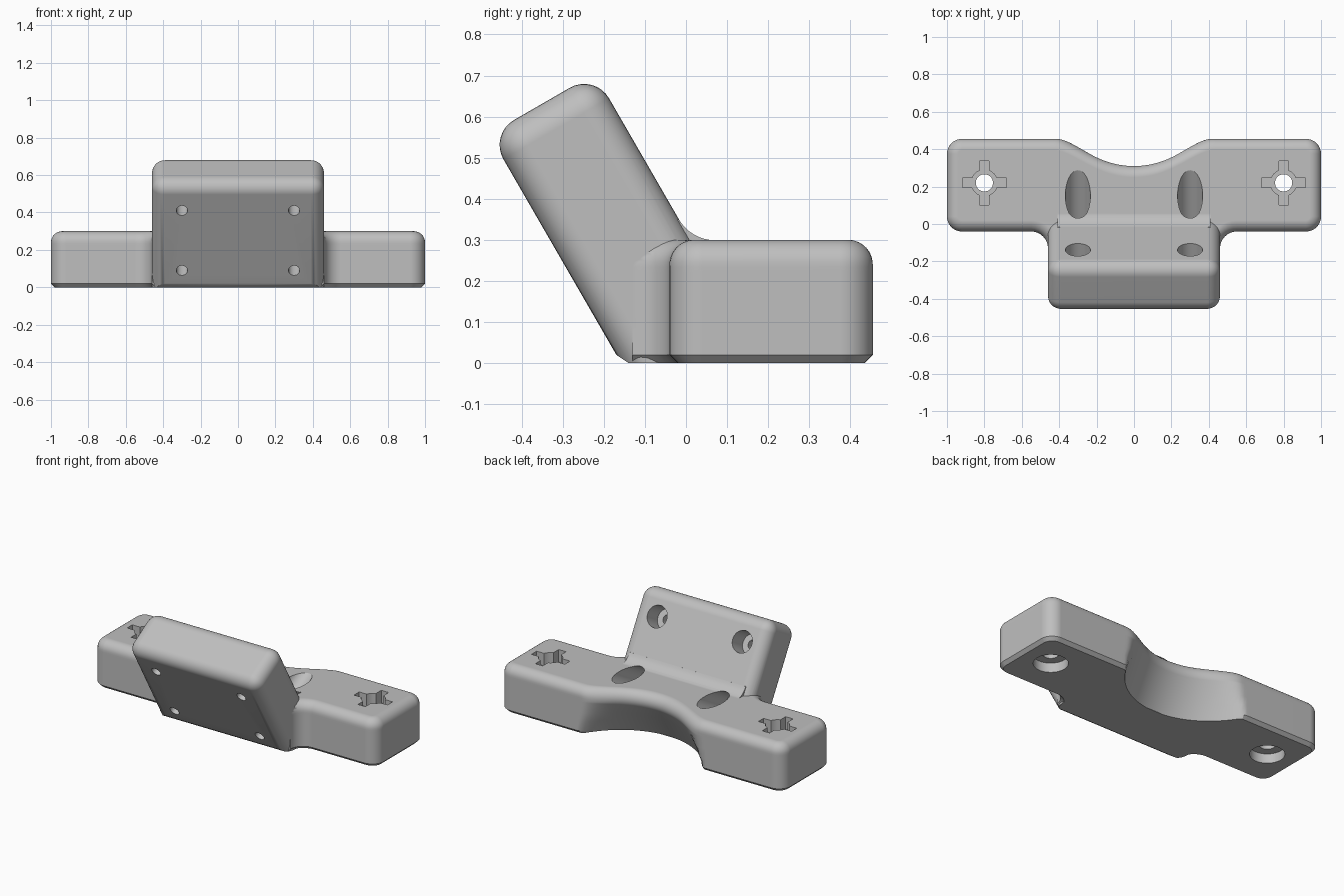
import bpy
import bmesh
from math import sin, cos, radians, sqrt, pi
from mathutils import Matrix, Vector

cube = bpy.data.objects.get("Cube")
if cube:
    bpy.data.objects.remove(cube, do_unlink=True)

TILT = Matrix.Rotation(radians(30), 4, "X")   # frame of the leaning plate

grey = bpy.data.materials.new("plain grey")
grey.use_nodes = True
grey.diffuse_color = (0.52, 0.52, 0.52, 1)
grey.node_tree.nodes["Principled BSDF"].inputs["Base Color"].default_value = grey.diffuse_color


def finish(bm, name):
    bmesh.ops.recalc_face_normals(bm, faces=bm.faces)
    mesh = bpy.data.meshes.new(name)
    bm.to_mesh(mesh)
    bm.free()
    mesh.materials.append(grey)
    obj = bpy.data.objects.new(name, mesh)
    bpy.context.scene.collection.objects.link(obj)
    return obj


def loft(rings, name):
    bm = bmesh.new()
    rows = [[bm.verts.new(p) for p in ring] for ring in rings]
    n = len(rows[0])
    for low, high in zip(rows, rows[1:]):
        for i in range(n):
            j = (i + 1) % n
            bm.faces.new((low[i], low[j], high[j], high[i]))
    bm.faces.new(rows[0][::-1])
    bm.faces.new(rows[-1])
    return finish(bm, name)


def cylinder(radius, depth, matrix, name):
    bm = bmesh.new()
    bmesh.ops.create_cone(bm, cap_ends=True, segments=48, radius1=radius,
                          radius2=radius, depth=depth, matrix=matrix)
    return finish(bm, name)


def box(size, centre, name):
    bm = bmesh.new()
    bmesh.ops.create_cube(bm, size=1, matrix=Matrix.Translation(centre) @ Matrix.Diagonal((*size, 1)))
    return finish(bm, name)


def arc(cx, cy, r, a0, a1, steps=8):
    angles = [radians(a0 + (a1 - a0) * i / steps) for i in range(steps + 1)]
    return [(cx + r * cos(a), cy + r * sin(a)) for a in angles]


# Base bar: stacked outlines with a rounded top rim and a leaning scoop in the back
def bar_ring(z, inset, scoop_y):
    half = arc(0.55, -0.13, 0.09 + inset, 180, 90)
    half += arc(0.92, 0.04, 0.08 - inset, -90, 0)
    half += arc(0.92, 0.375, 0.08 - inset, 0, 90)
    blend = 0.02 + 0.3 * z
    steps = 32
    for i in range(steps + 1):
        x = 0.58 * (1 - i / steps)
        back = 0.455 - inset
        scoop = scoop_y + 0.6 * (1 - sqrt(max(0, 1 - (x / 0.52) ** 2)))
        h = max(blend - abs(back - scoop), 0) / blend
        half.append((x, min(back, scoop) - h * h * blend / 4))
    outline = half + [(-x, y) for x, y in half[-2::-1]]
    return [(x, y, z) for x, y in outline]


rings = [bar_ring(z, 0.02 if z == 0 else 0, 0.181 + 0.577 * z)
         for z in (0, 0.02, 0.08, 0.14)]
for a in range(-30, 91, 12):
    t = radians(a)
    inset = 0.06 * (1 - cos(t)) if a > 0 else 0
    rings.append(bar_ring(0.24 + 0.06 * sin(t), inset, 0.25 + 0.06 * cos(t)))
body = loft(rings, "mounting_bracket")

# Leaning plate: rounded block, trimmed flat at the floor with a small front chamfer
bm = bmesh.new()
low, high = Vector((-0.46, -0.137, -0.4)), Vector((0.46, 0.16, 0.722))
bmesh.ops.create_cube(bm, size=1, matrix=Matrix.Translation((low + high) / 2)
                      @ Matrix.Diagonal((*(high - low), 1)))
bmesh.ops.bevel(bm, geom=bm.edges[:], offset=0.07, segments=8, profile=0.5, affect="EDGES")
bmesh.ops.transform(bm, matrix=TILT, verts=bm.verts)
for point, normal in (((0, 0, 0), (0, 0, -1)), ((0, -0.17, 0.02), (0, -2, -3))):
    cut = bmesh.ops.bisect_plane(bm, geom=bm.verts[:] + bm.edges[:] + bm.faces[:],
                                 plane_co=point, plane_no=normal, clear_outer=True)
    rim = [e for e in cut["geom_cut"] if isinstance(e, bmesh.types.BMEdge)]
    bmesh.ops.holes_fill(bm, edges=rim, sides=0)
plate = finish(bm, "leaning_plate")

# Concave fillet where the plate meets the bar
profile = [(-0.08, 0.25), (0.07, 0.25)] + arc(0.07, 0.399, 0.1, -90, -150) + [(-0.08, 0.349)]
foot = loft([[(x, y, z) for y, z in profile] for x in (-0.41, 0.41)], "foot_fillet")

# Cutters for the holes, mirrored left and right
cutters = []
for side in (-1, 1):
    for s in (0.553, 0.183):
        for name, radius, start, end in (("screw_bore", 0.03, -0.25, 0.1),
                                         ("screw_recess", 0.067, 0.04, 0.6)):
            place = (TILT @ Matrix.Translation((side * 0.3, (start + end) / 2, s))
                     @ Matrix.Rotation(-pi / 2, 4, "X"))
            cutters.append(cylinder(radius, end - start, place, name))
    x, y = side * 0.8, 0.22
    for name, radius, start, end in (("bar_bore", 0.046, -0.1, 0.4),
                                     ("bottom_recess", 0.1, -0.1, 0.06),
                                     ("top_recess", 0.07, 0.22, 0.4)):
        place = Matrix.Translation((x, y, (start + end) / 2))
        cutters.append(cylinder(radius, end - start, place, name))
    for size in ((0.235, 0.052, 0.18), (0.052, 0.235, 0.18)):
        cutters.append(box(size, (x, y, 0.31), "cross_slot"))

# Join the solids, cut the holes, then keep only the finished body
for tool in [plate, foot] + cutters:
    mod = body.modifiers.new(tool.name, "BOOLEAN")
    mod.operation = "DIFFERENCE" if tool in cutters else "UNION"
    mod.solver = "EXACT"
    mod.object = tool
    tool.hide_render = True
graph = bpy.context.evaluated_depsgraph_get()
result = bpy.data.meshes.new_from_object(body.evaluated_get(graph))
body.modifiers.clear()
body.data = result
result.materials.clear()
result.materials.append(grey)
for poly in result.polygons:
    poly.material_index = 0
for tool in [plate, foot] + cutters:
    bpy.data.objects.remove(tool, do_unlink=True)

# Smooth fillets with crisp hole rims
bpy.ops.object.select_all(action="DESELECT")
body.select_set(True)
bpy.context.view_layer.objects.active = body
bpy.ops.object.shade_smooth_by_angle(angle=radians(30))
weighted = body.modifiers.new("even_normals", "WEIGHTED_NORMAL")
weighted.keep_sharp = True
